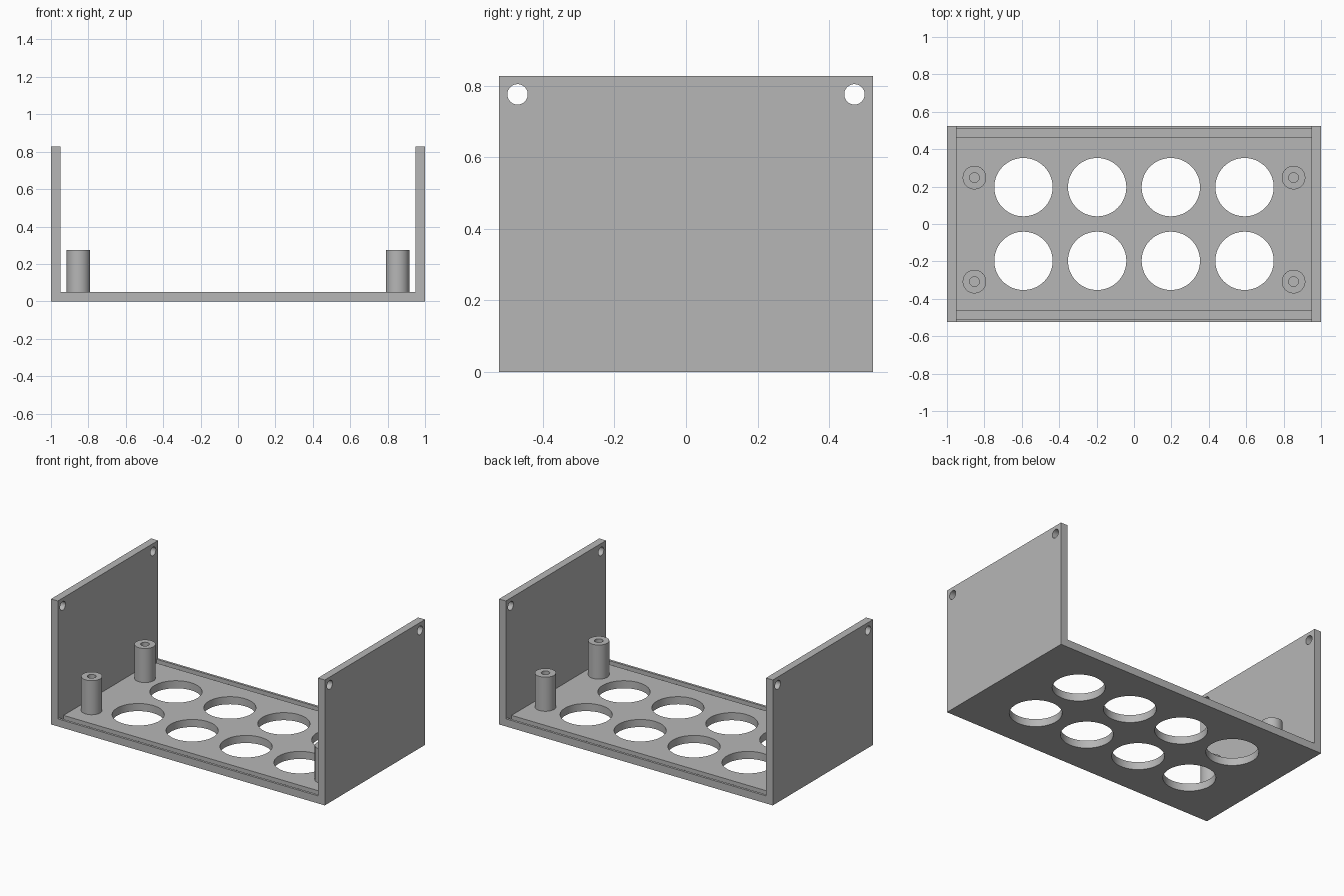
import bpy, bmesh
from math import pi, sin, cos, radians
from mathutils import Matrix

if "Cube" in bpy.data.objects:
    bpy.data.objects.remove(bpy.data.objects["Cube"])

DEPTH, HEIGHT, WALL = 0.523, 0.828, 0.05   # half depth, full height, thickness
INNER = 1 - WALL

grey = bpy.data.materials.new("plain grey")
grey.use_nodes = True
grey.diffuse_color = (0.47, 0.47, 0.47, 1)
grey.node_tree.nodes["Principled BSDF"].inputs["Base Color"].default_value = grey.diffuse_color


def make_object(name, bm):
    bmesh.ops.recalc_face_normals(bm, faces=bm.faces[:])
    mesh = bpy.data.meshes.new(name)
    bm.to_mesh(mesh)
    bm.free()
    mesh.materials.append(grey)
    obj = bpy.data.objects.new(name, mesh)
    bpy.context.collection.objects.link(obj)
    return obj


def activate(obj):
    bpy.ops.object.select_all(action='DESELECT')
    obj.select_set(True)
    bpy.context.view_layer.objects.active = obj


def smooth(obj):
    activate(obj)
    bpy.ops.object.shade_smooth_by_angle(angle=radians(30))


def add_hole(bm, x, y, z, radius, length, axis='Z'):
    turn = Matrix.Rotation(pi / 2, 4, 'Y') if axis == 'X' else Matrix()
    bmesh.ops.create_cone(bm, cap_ends=True, segments=64, radius1=radius, radius2=radius,
                          depth=length, matrix=Matrix.Translation((x, y, z)) @ turn)


# U-shaped frame: floor and two side walls extruded from one profile
bm = bmesh.new()
profile = [(-1, 0), (1, 0), (1, HEIGHT), (INNER, HEIGHT), (INNER, WALL),
           (-INNER, WALL), (-INNER, HEIGHT), (-1, HEIGHT)]
face = bm.faces.new([bm.verts.new((x, -DEPTH, z)) for x, z in profile])
extruded = bmesh.ops.extrude_face_region(bm, geom=[face])["geom"]
bmesh.ops.translate(bm, vec=(0, 2 * DEPTH, 0),
                    verts=[v for v in extruded if isinstance(v, bmesh.types.BMVert)])
frame = make_object("bracket_frame", bm)

# Cutters: floor vents, wall screw holes, front and back panel grooves
bm = bmesh.new()
for y in (-0.197, 0.197):
    for i in range(4):
        add_hole(bm, (i - 1.5) * 0.394, y, WALL / 2, 0.156, 0.2)
for x in (-1, 1):
    for y in (-0.471, 0.471):
        add_hole(bm, x * (1 - WALL / 2), y, 0.776, 0.0285, 0.2, 'X')
for side in (-1, 1):
    size = Matrix.Diagonal((2 * INNER, 0.044, 0.05, 1))
    bmesh.ops.create_cube(bm, size=1,
                          matrix=Matrix.Translation((0, side * 0.485, WALL)) @ size)
cutter = make_object("hole_cutter", bm)
cutter.hide_render = True

cut = frame.modifiers.new("cut_holes", 'BOOLEAN')
cut.operation = 'DIFFERENCE'
cut.solver = 'EXACT'
cut.object = cutter
activate(frame)
bpy.ops.object.modifier_apply(modifier=cut.name)
bpy.data.objects.remove(cutter)
smooth(frame)


# Hollow mounting posts standing on the floor
def mounting_post(name, x, y, sides=48):
    bm = bmesh.new()
    section = [(0.063, WALL), (0.063, 0.275), (0.026, 0.275), (0.026, WALL)]
    rings = [[bm.verts.new((x + r * cos(2 * pi * i / sides), y + r * sin(2 * pi * i / sides), z))
              for i in range(sides)] for r, z in section]
    for low, high in zip(rings, rings[1:]):
        for i in range(sides):
            j = (i + 1) % sides
            bm.faces.new((low[i], low[j], high[j], high[i]))
    smooth(make_object(name, bm))


for side, x in (("right", -0.853), ("left", 0.853)):
    for end, y in (("front", -0.308), ("back", 0.248)):
        mounting_post(f"{end}_{side}_post", x, y)
